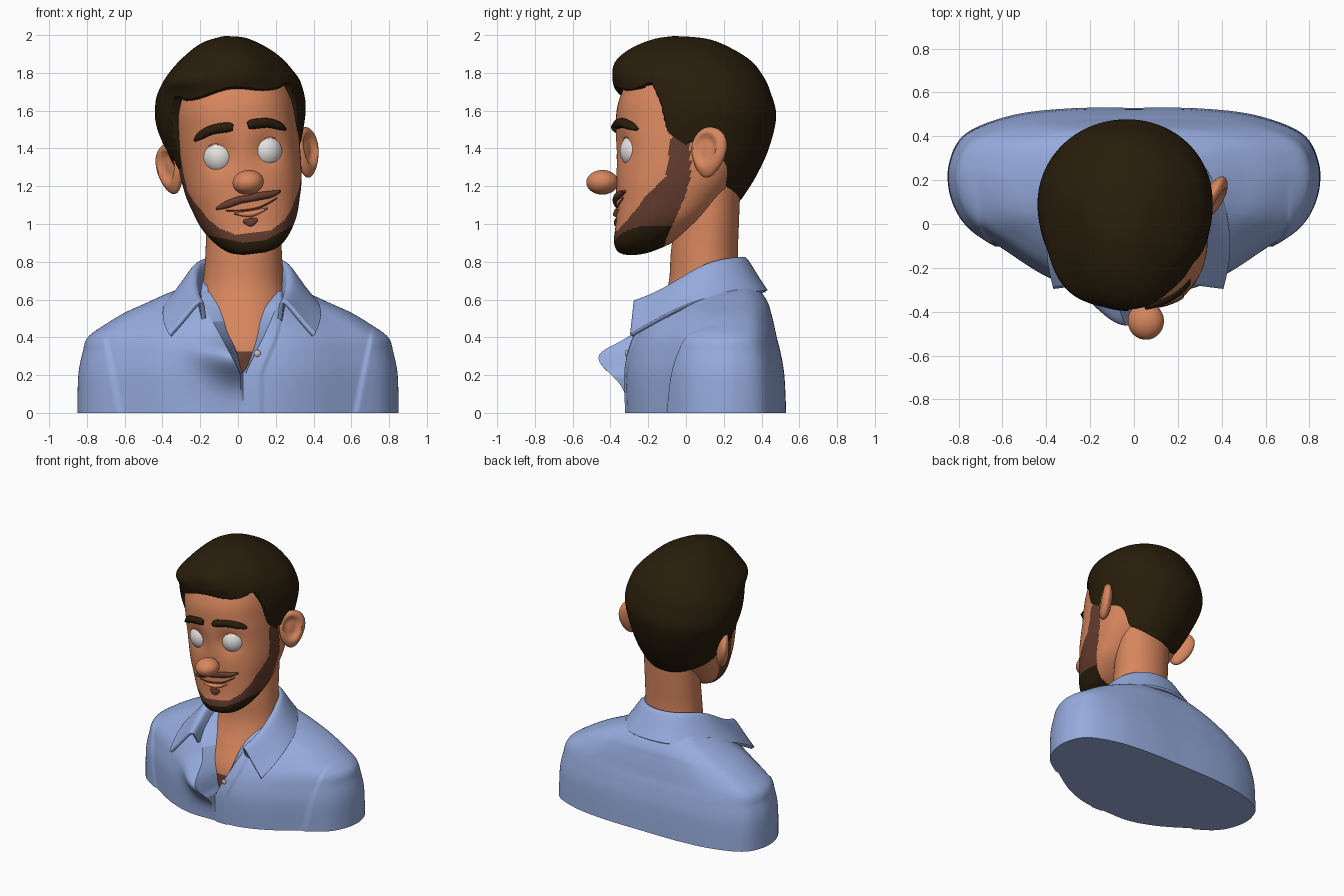
import bpy, bmesh, math
from mathutils import Vector, Matrix
from mathutils.bvhtree import BVHTree

if "Cube" in bpy.data.objects:
    bpy.data.objects.remove(bpy.data.objects["Cube"])

def material(name, *rgb):
    m = bpy.data.materials.new(name)
    m.diffuse_color = (*rgb, 1)
    m.use_nodes = True
    m.node_tree.nodes["Principled BSDF"].inputs["Base Color"].default_value = m.diffuse_color
    return m

SKIN, HAIR = material("skin", 0.68, 0.24, 0.112), material("dark_hair", 0.022, 0.0125, 0.0035)
BEARD, SHIRT = material("brown_stubble", 0.125, 0.045, 0.027), material("blue_cloth", 0.31, 0.415, 0.735)
WHITE, IRIS = material("eye_white", 0.78, 0.76, 0.74), material("iris_brown", 0.07, 0.03, 0.015)
BLACK, BUTTON = material("pupil_black", 0.006, 0.005, 0.005), material("button_grey", 0.55, 0.52, 0.50)

# The head is modelled upright, then tilted and turned about a point between the ears
rot = lambda deg, axis: Matrix.Rotation(math.radians(deg), 4, axis)
ID, move = Matrix.Identity(4), Matrix.Translation
HEAD = move((0.005, 0.1, 1.31)) @ rot(4, 'Z') @ rot(-7, 'Y') @ move((0, -0.1, -1.31))

def spline(p, t, closed=False):
    n = len(p)
    i = min(math.floor(t), n - 1 if closed else n - 2)
    f = t - i
    g = (lambda k: p[k % n]) if closed else (lambda k: p[max(0, min(n - 1, k))])
    return [0.5 * (2 * b + (c - a) * f + (2 * a - 5 * b + 4 * c - d) * f * f + (3 * b - a - 3 * c + d) * f ** 3)
            for a, b, c, d in zip(g(i - 1), g(i), g(i + 1), g(i + 2))]

def interp(tab, v):
    for (a, fa), (b, fb) in zip(tab, tab[1:]):
        if v <= b:
            return fa + (fb - fa) * max(0, v - a) / (b - a)
    return tab[-1][1]

def step(a, b, v):
    t = max(0, min(1, (v - a) / (b - a)))
    return t * t * (3 - 2 * t)

def make(name, verts, faces, mats, xf=ID, rule=None):
    me = bpy.data.meshes.new(name)
    me.from_pydata([tuple(xf @ Vector(v)) for v in verts], [], faces)
    for m in mats:
        me.materials.append(m)
    bm = bmesh.new()
    bm.from_mesh(me)
    bmesh.ops.recalc_face_normals(bm, faces=bm.faces)
    bm.to_mesh(me)
    inv = xf.inverted()
    for p in me.polygons:
        p.use_smooth = True
        p.material_index = rule(inv @ p.center) if rule else 0
    me.set_sharp_from_angle(angle=math.radians(50))
    ob = bpy.data.objects.new(name, me)
    bpy.context.collection.objects.link(ob)
    return ob

def skin_rings(rings):
    n, v = len(rings[0]), [p for r in rings for p in r]
    f = [(i * n + j, i * n + (j + 1) % n, (i + 1) * n + (j + 1) % n, (i + 1) * n + j)
         for i in range(len(rings) - 1) for j in range(n)]
    return v, f + [tuple(range(n))[::-1], tuple(range(len(v) - n, len(v)))]

def loft(keys, ring, n, sub, shape=lambda p: p):
    ks = [spline(keys, i / sub) for i in range((len(keys) - 1) * sub + 1)]
    return skin_rings([[shape(Vector(ring(k, j / n))) for j in range(n)] for k in ks])

def oval(power, cx=0.0):
    # Rounded section from (z, half width, front y, back y)
    def ring(k, u):
        z, w, yf, yb = k
        s, c = math.sin(u * 2 * math.pi), math.cos(u * 2 * math.pi)
        yc = yf + 0.55 * (yb - yf)
        e = lambda q: math.copysign(abs(q) ** (2 / power), q)
        return cx + w * e(s), yc - e(c) * (yc - yf if c > 0 else yb - yc), z
    return ring

def ball(name, loc, size, mats, xf=ID, turn=ID, shape=lambda p: p, rule=None, n=40):
    ts = [0.01 + (math.pi - 0.02) * i / (n // 2) for i in range(n // 2 + 1)]
    qs = [2 * math.pi * j / n for j in range(n)]
    v, f = skin_rings([[shape(Vector((math.sin(t) * math.cos(q), -math.cos(t), math.sin(t) * math.sin(q))))
                        for q in qs] for t in ts])
    make(name, v, f, mats, xf @ move(loc) @ turn @ Matrix.Diagonal((*size, 1)), rule)

# Head with eye sockets and a beard painted by region
head_keys = [(.84, .06, -.34, -.24), (.86, .13, -.37, -.17), (.91, .19, -.385, -.06), (1.0, .25, -.375, .08),
             (1.1, .285, -.37, .18), (1.2, .31, -.37, .26), (1.35, .325, -.368, .35), (1.5, .33, -.37, .40),
             (1.65, .325, -.355, .41), (1.8, .28, -.28, .36), (1.9, .17, -.15, .25), (1.93, .02, .0, .04)]
front_line = [(0, .94), (.1, .955), (.18, 1.0), (.23, 1.06), (.27, 1.11)]
side_line = [(-.32, .95), (-.3, 1.02), (-.24, 1.11), (-.13, 1.21), (-.10, 1.42)]
back_line = [(.84, -.12), (.9, -.12), (1.1, -.03), (1.2, 0), (1.4, 0)]

def head_shape(p):
    socket = math.exp(-((abs(p.x) - .126) / .075) ** 2 - ((p.z - 1.375) / .085) ** 2) if p.y < 0 else 0
    return p + Vector((0, .03 * socket, 0))

def beard_rule(c):
    if c.z > max(interp(front_line, abs(c.x)), interp(side_line, c.y)) or c.y > interp(back_line, c.z):
        return 0
    return 2 if c.z < min(.96, .905 + .35 * max(0, abs(c.x) - .06)) and c.y < -.1 else 1

hv, hf = loft(head_keys, oval(2.45), 240, 12, head_shape)
make("head", hv, hf, [SKIN, BEARD, HAIR], HEAD, beard_rule)
head_tree = BVHTree.FromPolygons(hv, hf)
front_y = lambda tree, x, z: tree.ray_cast(Vector((x, -1, z)), Vector((0, 1, 0)))[0].y

def strip(name, path, depth, mat):
    # Raised stroke lying on the face along (x, z, half thickness)
    rings, last = [], len(path) - 1
    for t in (i / 8 for i in range(last * 8 + 1)):
        x, z, h = spline(path, t)
        a, b = spline(path, max(0, t - .1)), spline(path, min(last, t + .1))
        d = Vector((b[0] - a[0], b[1] - a[1])).normalized()
        cs = [(h * math.cos(j * math.pi / 7), depth * math.sin(j * math.pi / 7)) for j in range(14)]
        rings.append([(x - d.y * q, front_y(head_tree, x - d.y * q, z + d.x * q) - o, z + d.x * q) for q, o in cs])
    make(name, *skin_rings(rings), [mat], HEAD)

# Hair shell, sunk below the skin wherever the hairline says there is none
hair_keys = [(1.08, .19, -.2, .27), (1.14, .235, -.28, .30), (1.25, .30, -.33, .37), (1.4, .352, -.35, .44),
             (1.57, .398, -.355, .48), (1.7, .388, -.37, .45), (1.78, .35, -.385, .415), (1.86, .285, -.37, .355),
             (1.93, .20, -.29, .25), (1.98, .11, -.18, .13), (2.0, .01, -.07, -.05)]
hairline = [Vector(q) for q in ((-.6, 1.69), (-.21, 1.70), (-.17, 1.60), (-.13, 1.42), (-.09, 1.33), (-.02, 1.31),
                                (0, 1.38), (.07, 1.30), (.12, 1.21), (.28, 1.12), (.6, 1.11))]

def hair_shape(p):
    q, near = Vector((p.y, p.z - (0.02 * math.sin(p.x * 14 + 1.8) if p.y < -.24 else 0))), 9
    for a, b in zip(hairline, hairline[1:]):
        f = max(0, min(1, (q - a).dot(b - a) / (b - a).length_squared))
        near = min(near, (q - a.lerp(b, f)).length)
    k = 0.74 + 0.26 * step(-.012, .016, near if q.y > interp(hairline, q.x) else -near)
    k += 0.10 * math.exp(-((p.x + .25) / .14) ** 2 - ((p.y + .22) / .18) ** 2 - ((p.z - 1.80) / .05) ** 2)
    k += 0.014 * math.sin(p.y * 16 + p.x * 11) * step(1.7, 1.8, p.z) * step(.2, -.1, p.y)
    return Vector((p.x * k - .01, .05 + (p.y - .05) * k, p.z))

make("hair", *loft(hair_keys, oval(2.03), 240, 12, hair_shape), [HAIR], HEAD)

# Eyes, lids, brows and ears
def lid(cut):
    def shape(p):
        k = min(1, math.sqrt(1 - cut * cut) / max(.01, math.hypot(p.x, p.y)))
        return p if p.z * cut > cut * cut else Vector((p.x * k, p.y * k, cut))
    return shape

for s, side in ((-1, "left"), (1, "right")):
    eye = Vector((.126 * s, front_y(head_tree, .126 * s, 1.372) + .056, 1.372))
    ball(side + "_eye", eye, (.088, .093, .095), [WHITE, IRIS, BLACK], HEAD, n=64, rule=lambda c: sum(
        (c - eye).normalized().dot(rot(-10 * s + 7, 'Z') @ Vector((0, -1, -.08)).normalized()) > lim
        for lim in (.89, .955)))
    ball(side + "_upper_lid", eye, (.095, .098, .101), [SKIN], HEAD, rot(4 * s, 'Y'), lid(.66))
    ball(side + "_lower_lid", eye, (.095, .096, .101), [SKIN], HEAD, ID, lid(-.74))
    strip(side + "_brow", [(.04 * s, 1.517, .018), (.07 * s, 1.522, .026), (.15 * s, 1.518, .025),
                           (.21 * s, 1.495, .021), (.245 * s, 1.47, .006)], .026, HAIR)

    def ear_shape(p):
        dent = 0.75 * step(.72, .4, math.hypot(p.y + .1, p.z - .1)) if p.x * s > 0 else 0
        return Vector((p.x - s * dent, p.y * (1 + .25 * p.z), p.z))
    ball(side + "_ear", (.366 * s, .095, 1.335), (.045, .10, .135), [SKIN], HEAD,
         rot(-32 * s, 'Z') @ rot(-8, 'X'), ear_shape)

# Nose, moustache, mouth
ball("nose", (0, -.445, 1.22), (.083, .085, .065), [SKIN], HEAD)
strip("moustache", [(-.178, 1.10, .006), (-.12, 1.116, .019), (-.05, 1.132, .02), (0, 1.133, .018),
                    (.05, 1.139, .021), (.12, 1.142, .018), (.172, 1.152, .006)], .02, BEARD)
strip("mouth_line", [(-.13, 1.085, .003), (-.05, 1.075, .005), (.05, 1.08, .005), (.15, 1.118, .003)], .006, BEARD)
strip("lower_lip", [(-.09, 1.064, .004), (0, 1.052, .016), (.09, 1.07, .004)], .018, SKIN)
strip("chin_tuft", [(-.045, 1.02, .008), (-.008, 1.008, .022), (.03, 1.02, .008)], .009, BEARD)

# Neck and chest
neck_keys = [(.15, .26, -.255, .25), (.35, .26, -.24, .26), (.5, .25, -.17, .27), (.6, .235, -.12, .28),
             (.7, .215, -.09, .28), (.85, .202, -.08, .275), (1.0, .20, -.06, .28), (1.25, .20, -.02, .29)]
make("neck_and_chest", *loft(neck_keys, oval(2, .03), 120, 8), [SKIN, BEARD], ID, lambda c: c.z < .335 and c.y < 0)

# Shirt body: columns of the grid part round the neck opening; flap, placket, raised sleeves
half = [(0, -.31), (.2, -.305), (.4, -.235), (.6, -.11), (.76, .0), (.835, .13), (.845, .27),
        (.77, .41), (.56, .495), (.3, .527), (0, .53)]
outline = half + [(-x, y) for x, y in half[-2:0:-1]]
shirt_keys = [(0, .85, -.31, .53), (.2, .845, -.315, .52), (.32, .822, -.297, .50), (.40, .795, -.27, .48),
              (.47, .70, -.24, .465), (.53, .60, -.20, .45), (.58, .49, -.16, .435), (.63, .38, -.11, .405),
              (.67, .28, -.06, .37), (.72, .2, .0, .29)]

def shirt_ring(k, u):
    z, w, yf, yb = k
    i = round(u * 300 + 150) % 300 - 150
    gap = interp([(.2, 0), (.24, .015), (.35, .075), (.5, .155), (.6, .21), (.7, .21)], z)
    t = i / 15
    if abs(t) < 4:
        t += ((i > 2) - (i < 2)) * min(2.6, gap * 4.25 / w) * (1 - abs(t) / 4)
    x, y = spline(outline, t % 20, True)
    x, y = x * w / .85, .2 + (y - .2) * ((yb - .2) / .33 if y > .2 else (.2 - yf) / .51)
    if i < 2 and y < .1:
        y -= .16 * math.exp(-((x + gap * .7) / .17) ** 2 - ((z - .3) / (.085 if z > .3 else .12)) ** 2)
    elif 2 < i < 10:
        y -= .010
    elif i == 2 and z > .2:
        y += (.1 - y) * .6 * step(.2, .25, z)
    return x, y - .014 * step(0, .025, abs(x) - (.61 + .2 * z)) * step(.25, .15, y), max(z, 0)

sv, sf = loft(shirt_keys, shirt_ring, 300, 12)
make("shirt", sv, sf, [SHIRT])
ball("button", (.102, front_y(BVHTree.FromPolygons(sv, sf), .102, .315) - .004, .315), (.018, .009, .018), [BUTTON])

# Folded collar: each station runs from inner base over the fold to the outer edge
stations = [((0, .27, .66), (0, .31, .83), (0, .435, .645)), ((.13, .24, .66), (.15, .27, .83), (.22, .395, .64)),
            ((.21, .1, .64), (.235, .12, .81), (.36, .18, .625)), ((.22, -.02, .6), (.25, -.02, .72), (.41, .0, .57)),
            ((.21, -.13, .53), (.235, -.15, .64), (.415, -.16, .485)), ((.2, -.2, .48), (.21, -.27, .6), (.38, -.29, .41))]
rows = []
for st in [[(-x, y, z) for x, y, z in s] for s in stations[:0:-1]] + stations:
    a, b, c = (Vector(q) + Vector((.02, 0, 0)) for q in st)
    rows += [a, a.lerp(b, .85), b.lerp(c, .06), b.lerp(c, .2) + Vector((0, 0, .012)), b.lerp(c, .6), c.lerp(b, .04), c]
quads = [(i * 7 + j, i * 7 + j + 1, i * 7 + j + 8, i * 7 + j + 7) for i in range(10) for j in range(6)]
collar = make("collar", rows, quads, [SHIRT])
smooth = collar.modifiers.new("smooth", 'SUBSURF')
smooth.levels = smooth.render_levels = 3
smooth.boundary_smooth = 'PRESERVE_CORNERS'
thick = collar.modifiers.new("thickness", 'SOLIDIFY')
thick.thickness, thick.offset = .024, 0
